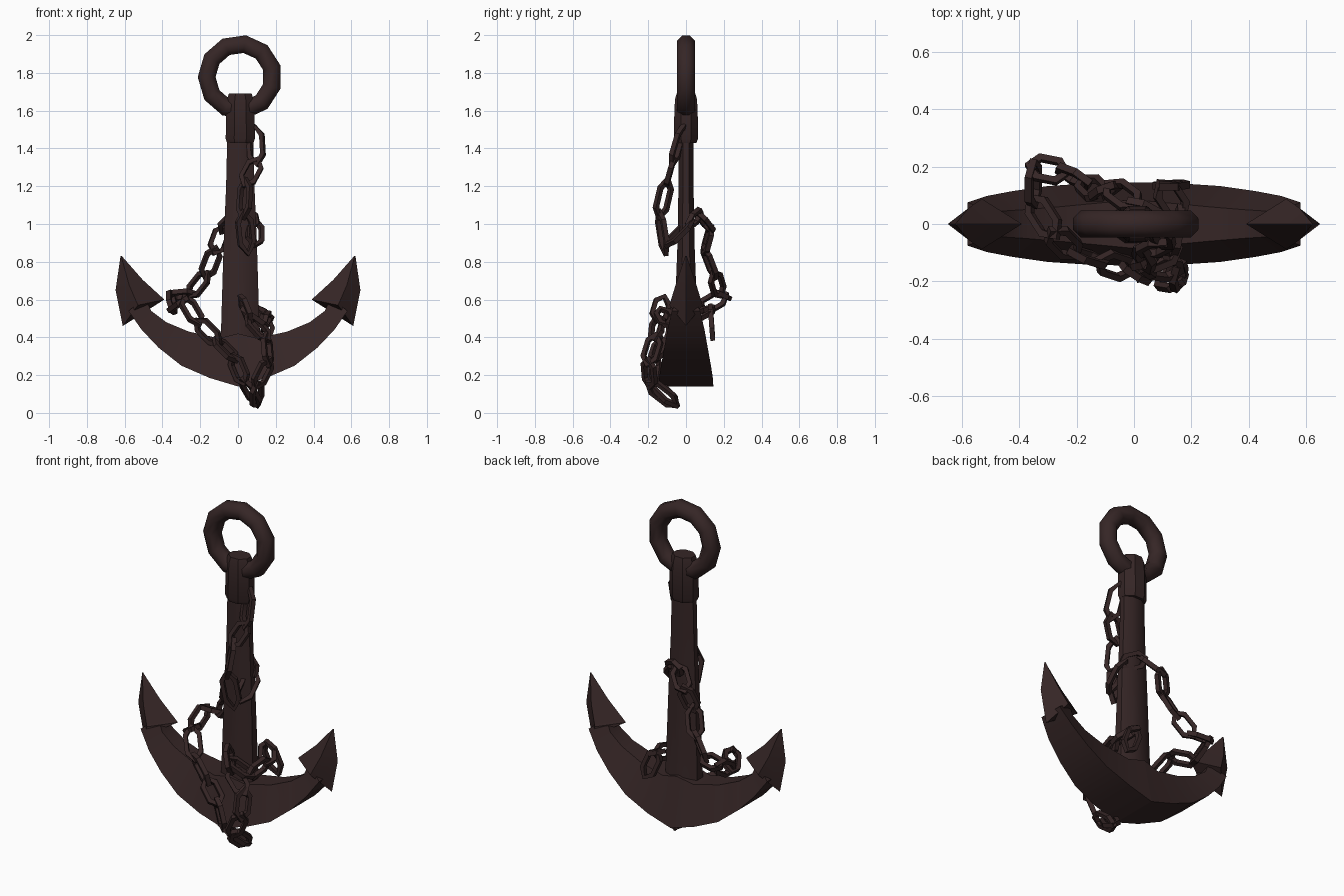
import bpy, bmesh, math
from mathutils import Vector, Matrix

cube = bpy.data.objects.get("Cube")
if cube:
    bpy.data.objects.remove(cube, do_unlink=True)

iron = bpy.data.materials.new("dark rusted iron")
iron.use_nodes = True
colour = (0.036, 0.019, 0.019, 1)
iron.diffuse_color = colour
bsdf = iron.node_tree.nodes["Principled BSDF"]
bsdf.inputs["Base Color"].default_value = colour
bsdf.inputs["Roughness"].default_value = 0.8


def finish(name, bm, angle=35):
    """Turn a bmesh into a named, shaded object."""
    bmesh.ops.recalc_face_normals(bm, faces=bm.faces)
    mesh = bpy.data.meshes.new(name)
    bm.to_mesh(mesh)
    bm.free()
    mesh.materials.append(iron)
    mesh.shade_smooth()
    mesh.set_sharp_from_angle(angle=math.radians(angle))
    obj = bpy.data.objects.new(name, mesh)
    bpy.context.collection.objects.link(obj)
    return obj


def loft(bm, sections, closed=False):
    """Skin a run of equal-sized point loops, capping open ends."""
    loops = [[bm.verts.new(p) for p in s] for s in sections]
    n = len(loops[0])
    pairs = list(zip(loops, loops[1:]))
    if closed:
        pairs.append((loops[-1], loops[0]))
    else:
        bm.faces.new(loops[0])
        bm.faces.new(loops[-1])
    for a, b in pairs:
        for i in range(n):
            j = (i + 1) % n
            bm.faces.new((a[i], a[j], b[j], b[i]))


def ring_points(rx, ry, z, x=0.012, sides=8):
    turns = [math.tau * (i + 0.5) / sides for i in range(sides)]
    k = 1 / math.cos(math.pi / sides)
    return [(x + rx * k * math.cos(t), ry * k * math.sin(t), z) for t in turns]


def torus(bm, length, width, wire, segments, sides, matrix):
    """Closed ring in the local xz plane; length runs along z."""
    loops = []
    for i in range(segments):
        t = math.tau * (i + 0.5) / segments
        c, s = math.cos(t), math.sin(t)
        loop = []
        for j in range(sides):
            u = math.tau * (j + 0.5) / sides
            out = wire * math.cos(u)
            loop.append(matrix @ Vector(((width + out) * c, wire * math.sin(u),
                                         (length + out) * s)))
        loops.append(loop)
    loft(bm, loops, closed=True)


# Shank: a flattened bar that widens toward the crown
bm = bmesh.new()
loft(bm, [ring_points(*p) for p in (
    (0.105, 0.075, 0.3), (0.1, 0.06, 0.5), (0.088, 0.045, 0.9),
    (0.075, 0.04, 1.2), (0.068, 0.04, 1.5))])
finish("shank", bm)

# Collar that clasps the ring
bm = bmesh.new()
loft(bm, [ring_points(*p) for p in (
    (0.07, 0.055, 1.43), (0.077, 0.063, 1.45), (0.076, 0.062, 1.6),
    (0.07, 0.058, 1.66), (0.06, 0.05, 1.69))])
finish("collar", bm)

# Top ring
bm = bmesh.new()
torus(bm, 0.176, 0.176, 0.051, 11, 8, Matrix.Translation((0.01, 0, 1.778)))
finish("top_ring", bm, 50)

# Arms: wedge section, broad along the outer edge and narrow inside
# (outer x, outer z, outer half width, inner x, inner z, inner half width)
arm_stations = (
    (0, 0.14, 0.145, 0, 0.42, 0.085),
    (0.15, 0.185, 0.142, 0.1, 0.395, 0.075),
    (0.3, 0.25, 0.132, 0.26, 0.43, 0.06),
    (0.42, 0.345, 0.115, 0.38, 0.48, 0.05),
    (0.51, 0.44, 0.098, 0.46, 0.54, 0.045),
    (0.58, 0.54, 0.075, 0.49, 0.61, 0.04))
# Flukes: diamond section running from the barbs to the tip
# (outer x, outer z, inner x, inner z, half width)
fluke_stations = (
    (0.61, 0.46, 0.39, 0.6, 0.088),
    (0.648, 0.65, 0.505, 0.705, 0.055),
    (0.622, 0.83, 0.615, 0.83, 0.004))

for side, label in ((1, "left"), (-1, "right")):
    bm = bmesh.new()
    loft(bm, [[(side * ox, -ow, oz), (side * ox, ow, oz),
               (side * ix, iw, iz), (side * ix, -iw, iz)]
              for ox, oz, ow, ix, iz, iw in arm_stations])
    finish(label + "_arm", bm)

    bm = bmesh.new()
    sections = []
    for k, (ox, oz, ix, iz, w) in enumerate(fluke_stations):
        mx, mz = (ox + ix) / 2, (oz + iz) / 2
        if k == 0:          # pull the middle up so the barbs hook back
            mx, mz = mx + 0.03, mz + 0.04
        sections.append([(side * ox, 0, oz), (side * mx, w, mz),
                         (side * ix, 0, iz), (side * mx, -w, mz)])
    loft(bm, sections)
    finish(label + "_fluke", bm)


def chain(name, joints, roll=0.0):
    """One link between each pair of joints, each turned a quarter."""
    bm = bmesh.new()
    joints = [Vector(j) for j in joints]
    for i, (a, b) in enumerate(zip(joints, joints[1:])):
        turn = Matrix.Rotation(roll + i * math.pi / 2, 4, "Z")
        aim = (b - a).to_track_quat("Z", "Y").to_matrix().to_4x4()
        place = Matrix.Translation((a + b) / 2) @ aim @ turn
        torus(bm, (b - a).length / 2 + 0.018, 0.043, 0.018, 6, 4, place)
    finish(name, bm, 30)


# Chain hanging down the front of the shank
chain("upper_chain", (
    (0.09, -0.02, 1.5), (0.1, -0.07, 1.33), (0.04, -0.1, 1.22),
    (0.03, -0.14, 1.05), (0.05, -0.11, 0.86)), 0.6)

# Chain round the shank, down behind and out over the right arm
chain("rear_chain", (
    (0.09, -0.09, 0.9), (0.09, 0.02, 1.01), (0, 0.07, 1.05),
    (-0.08, 0.13, 0.97), (-0.12, 0.1, 0.86), (-0.17, 0.15, 0.73),
    (-0.25, 0.18, 0.63), (-0.35, 0.2, 0.62), (-0.35, 0.08, 0.55),
    (-0.28, -0.03, 0.6)), 0.4)

# Chain crossing the crown in front, to the lowest link
chain("front_chain", (
    (-0.28, -0.03, 0.6), (-0.21, -0.1, 0.48), (-0.11, -0.13, 0.38),
    (-0.02, -0.16, 0.29), (0.03, -0.18, 0.17), (0.1, -0.06, 0.05)), 0.3)

# Chain climbing the front again and going over the left arm
chain("crown_chain", (
    (0.1, -0.06, 0.05), (0.1, -0.19, 0.15), (0.16, -0.2, 0.27),
    (0.15, -0.16, 0.4), (0.06, -0.15, 0.5), (0.02, -0.12, 0.6)), 0.9)
chain("left_chain", (
    (0.04, -0.13, 0.54), (0.14, -0.09, 0.47), (0.16, 0.04, 0.5),
    (0.1, 0.13, 0.55), (0.16, 0.14, 0.41)), 0.2)
